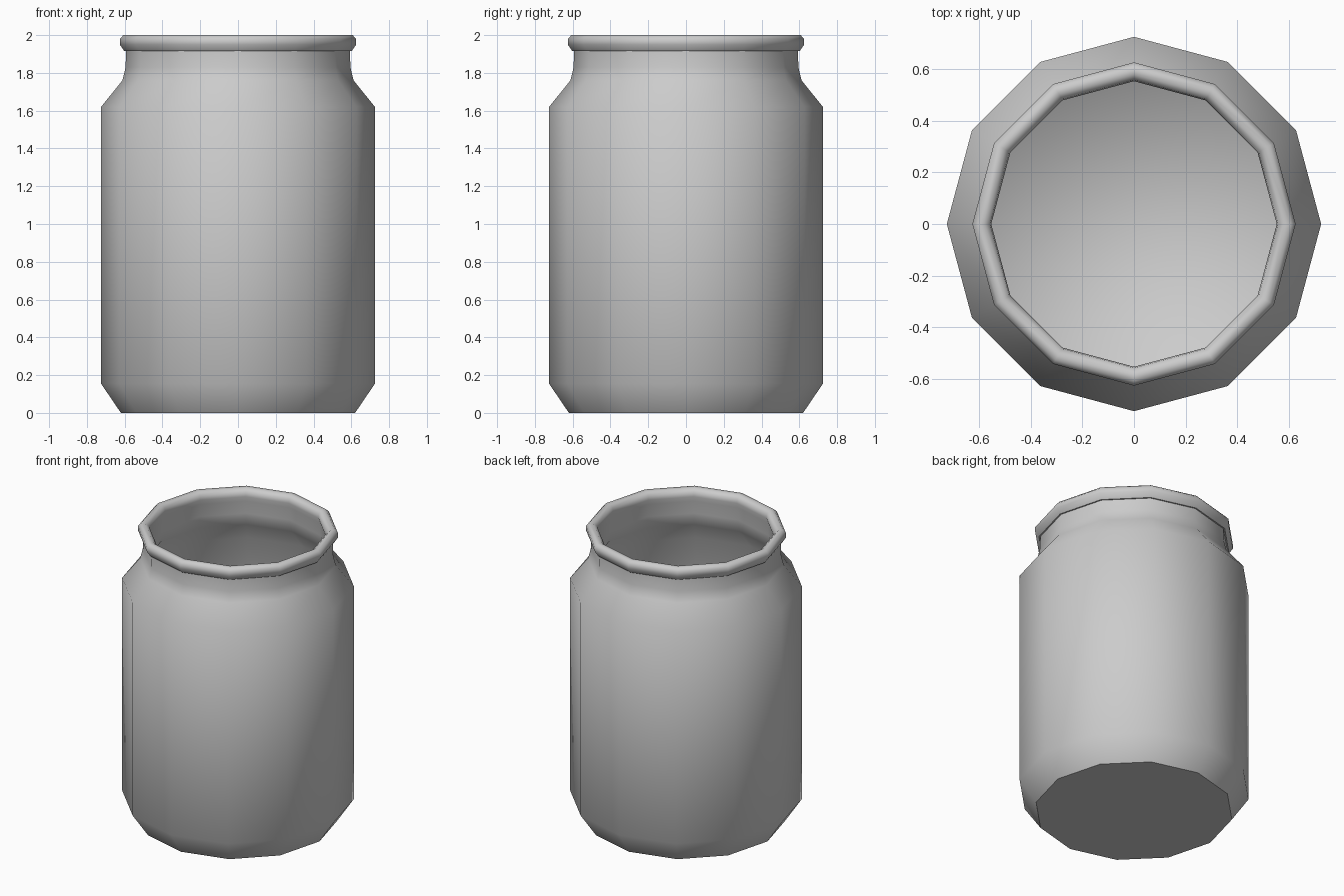
import bpy, bmesh
from math import cos, sin, pi

if "Cube" in bpy.data.objects:
    bpy.data.objects.remove(bpy.data.objects["Cube"])

SIDES = 12
# Cross-section (radius, height): outside from base to lip, then down the inside
PROFILE = [
    (0.62, 0.0), (0.725, 0.155), (0.725, 1.62), (0.612, 1.76), (0.595, 1.83),
    (0.593, 1.915), (0.602, 1.915), (0.626, 1.95), (0.626, 1.98), (0.607, 2.0),
    (0.58, 2.0), (0.558, 1.98), (0.553, 1.95), (0.563, 1.915), (0.565, 1.83),
    (0.582, 1.745), (0.692, 1.605), (0.692, 0.165), (0.60, 0.03),
]
SHARP_RINGS = (0, 5, 6)  # base edge and underside of the lip

bm = bmesh.new()
rings = []
for r, z in PROFILE:
    rings.append([bm.verts.new((r * cos(2 * pi * i / SIDES), r * sin(2 * pi * i / SIDES), z))
                  for i in range(SIDES)])

# Walls
for a, b in zip(rings, rings[1:]):
    for i in range(SIDES):
        j = (i + 1) % SIDES
        bm.faces.new((a[i], a[j], b[j], b[i]))

# Underside and inner floor
bm.faces.new(rings[0][::-1])
bm.faces.new(rings[-1])

for f in bm.faces:
    f.smooth = True
for k in SHARP_RINGS:
    for i in range(SIDES):
        bm.edges.get((rings[k][i], rings[k][(i + 1) % SIDES])).smooth = False

mesh = bpy.data.meshes.new("jar")
bm.to_mesh(mesh)
bm.free()
jar = bpy.data.objects.new("jar", mesh)
bpy.context.collection.objects.link(jar)
